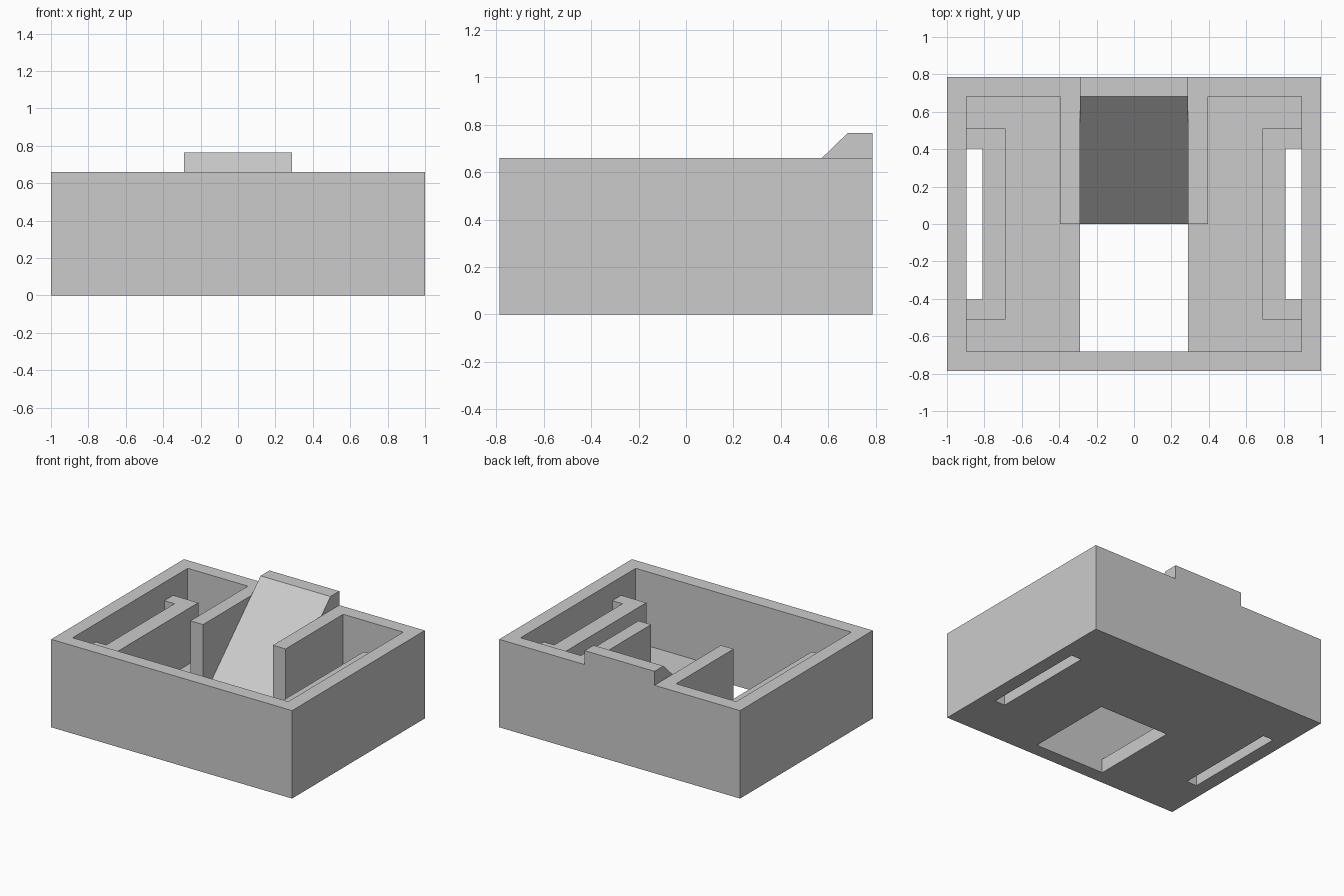
import bpy
import bmesh
from mathutils import Vector

cube = bpy.data.objects.get("Cube")
if cube:
    bpy.data.objects.remove(cube, do_unlink=True)

grey = bpy.data.materials.new("light grey")
grey.use_nodes = True
grey.diffuse_color = (0.6, 0.6, 0.6, 1)
grey.node_tree.nodes["Principled BSDF"].inputs["Base Color"].default_value = (0.6, 0.6, 0.6, 1)

# Main dimensions
HX, HY, H = 1.0, 0.787, 0.66        # half width, half depth, wall height
T = 0.105                           # wall and floor thickness
IX, IY = HX - T, HY - T             # inner half sizes
CH = 0.29                           # half width of the centre chute
TOP = H + T                         # top of the raised lip
SLOT_X, SLOT_Y = 0.81, 0.405        # side slot inner edge and half length


def prism(name, points, lo, hi, axis="z"):
    """Extrude a closed outline along z (points are x, y) or x (points are y, z)."""
    place = (lambda a, b, c: (a, b, c)) if axis == "z" else (lambda a, b, c: (c, a, b))
    bm = bmesh.new()
    face = bm.faces.new([bm.verts.new(place(a, b, lo)) for a, b in points])
    step = Vector(place(0, 0, hi - lo))
    new = bmesh.ops.extrude_face_region(bm, geom=[face])["geom"]
    bmesh.ops.translate(bm, vec=step, verts=[v for v in new if isinstance(v, bmesh.types.BMVert)])
    bmesh.ops.recalc_face_normals(bm, faces=bm.faces)
    mesh = bpy.data.meshes.new(name)
    bm.to_mesh(mesh)
    bm.free()
    mesh.materials.append(grey)
    obj = bpy.data.objects.new(name, mesh)
    bpy.context.collection.objects.link(obj)
    return obj


def box(name, x0, x1, y0, y1, z0, z1):
    return prism(name, [(x0, y0), (x1, y0), (x1, y1), (x0, y1)], z0, z1)


def cut(target, cutter):
    cutter.hide_render = True
    mod = target.modifiers.new("cut", "BOOLEAN")
    mod.operation, mod.solver, mod.object = "DIFFERENCE", "EXACT", cutter
    bpy.context.view_layer.objects.active = target
    bpy.ops.object.modifier_apply(modifier=mod.name)
    bpy.data.objects.remove(cutter, do_unlink=True)


# Open tray with a floor opening and two side slots
tray = box("tray", -HX, HX, -HY, HY, 0, H)
cut(tray, box("cavity_cutter", -IX, IX, -IY, IY, T, H + 1))
cut(tray, box("opening_cutter", -CH, CH, -IY, 0, -1, T + 0.1))
for s in (-1, 1):
    cut(tray, box("slot_cutter", *sorted((s * SLOT_X, s * IX)), -SLOT_Y, SLOT_Y, -1, T + 0.1))

# Solid ramp rising to a lip above the back wall
prism("ramp", [(0, T), (IY, TOP), (HY, TOP), (HY, H), (IY, H), (IY, T)], -CH, CH, "x")

# Chute walls and slot surrounds, mirrored left and right
BX, BY = 0.687, SLOT_Y + T
surround = [(IX, -BY), (BX, -BY), (BX, BY), (IX, BY),
            (IX, SLOT_Y), (SLOT_X, SLOT_Y), (SLOT_X, -SLOT_Y), (IX, -SLOT_Y)]
for side, s in (("left", 1), ("right", -1)):
    box(side + "_chute_wall", *sorted((s * CH, s * (CH + T))), 0, IY, T, H)
    prism(side + "_slot_surround", [(s * x, y) for x, y in surround], T, H - 0.137)
